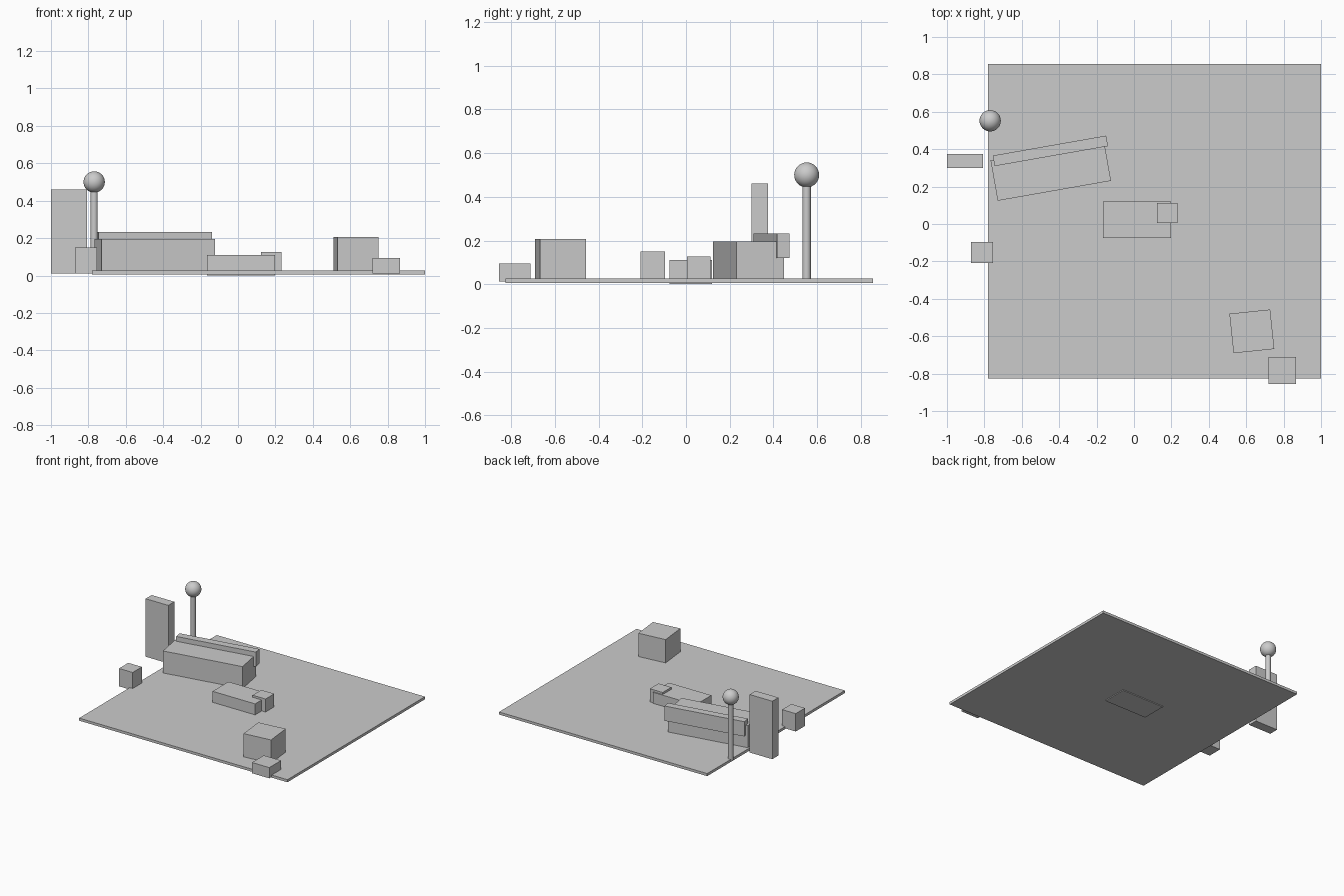
import bpy
from math import radians

if "Cube" in bpy.data.objects:
    bpy.data.objects.remove(bpy.data.objects["Cube"])


def box(name, x, y, z, turn=0):
    """Box from (min, max) ranges, optionally turned about its own vertical axis."""
    lo, hi = zip(x, y, z)
    bpy.ops.mesh.primitive_cube_add(
        size=1, location=[(a + b) / 2 for a, b in zip(lo, hi)],
        rotation=(0, 0, radians(turn)))
    ob = bpy.context.object
    ob.name = name
    ob.scale = [b - a for a, b in zip(lo, hi)]
    bpy.ops.object.transform_apply(location=False, rotation=False, scale=True)
    return ob


def turned_box(name, centre, size, z, turn):
    x, y = [(c - s / 2, c + s / 2) for c, s in zip(centre, size)]
    return box(name, x, y, z, turn)


BASE = 0.012

# floor slab
box("floor", (-0.78, 1.0), (-0.825, 0.855), (0.006, 0.026))

# sofa, turned on the floor
turned_box("sofa_seat", (-0.445, 0.286), (0.615, 0.22), (BASE, 0.196), 10)
turned_box("sofa_back", (-0.447, 0.391), (0.615, 0.057), (0.119, 0.233), 10)

# armchair block
turned_box("armchair", (0.63, -0.574), (0.219, 0.212), (BASE, 0.206), 6)

# low table and the small items around the room
box("low_table", (-0.165, 0.199), (-0.075, 0.119), (0.0, 0.111))
box("small_stool", (0.122, 0.232), (0.005, 0.111), (BASE, 0.127))
box("side_box", (-0.871, -0.754), (-0.209, -0.096), (BASE, 0.15))
box("corner_box", (0.718, 0.866), (-0.855, -0.711), (BASE, 0.095))
box("tall_cabinet", (-1.0, -0.806), (0.3, 0.374), (BASE, 0.46))

# standing lamp
lamp_x, lamp_y = -0.769, 0.552
bpy.ops.mesh.primitive_cylinder_add(
    vertices=24, radius=0.019, depth=0.46, location=(lamp_x, lamp_y, 0.242))
bpy.context.object.name = "lamp_pole"
bpy.ops.object.shade_smooth_by_angle()
bpy.ops.mesh.primitive_uv_sphere_add(
    segments=32, ring_count=16, radius=0.057, location=(lamp_x, lamp_y, 0.5))
bpy.context.object.name = "lamp_globe"
bpy.ops.object.shade_smooth_by_angle()
